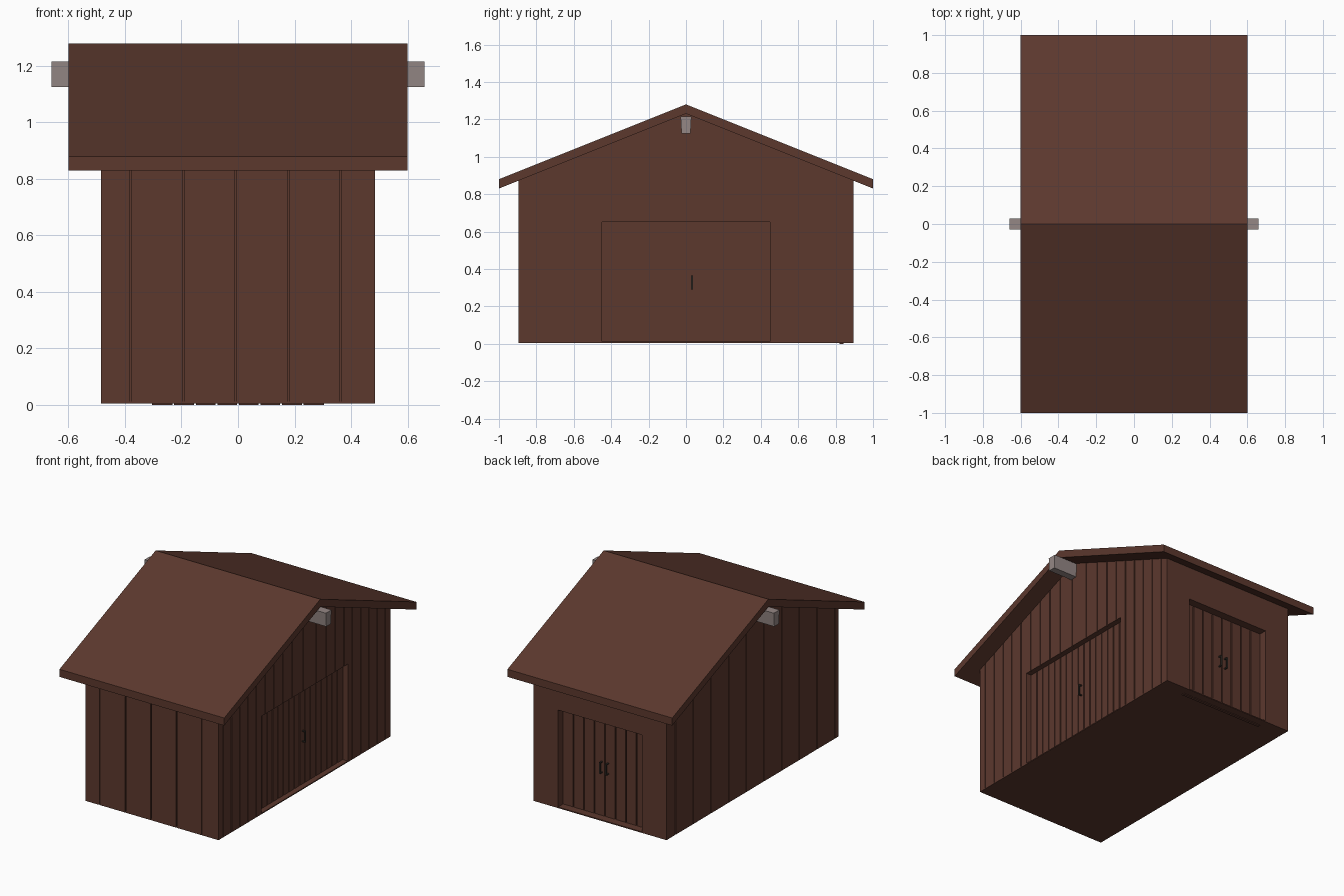
import bpy, bmesh
from mathutils import Vector

if "Cube" in bpy.data.objects:
    bpy.data.objects.remove(bpy.data.objects["Cube"])


def material(name, rgb):
    m = bpy.data.materials.new(name)
    m.diffuse_color = (*rgb, 1)
    m.use_nodes = True
    m.node_tree.nodes["Principled BSDF"].inputs["Base Color"].default_value = m.diffuse_color
    return m


WOOD = material("brown_wood", (0.107, 0.04, 0.027))
BEAM = material("grey_beam", (0.30, 0.245, 0.235))
METAL = material("dark_metal", (0.04, 0.032, 0.025))


def prisms(name, axis, items, mat=WOOD):
    """Extrude (profile, start, end) items along x or y; profile is (other axis, z)."""
    bm = bmesh.new()
    for profile, a, b in items:
        def at(d, p):
            return Vector((d, p[0], p[1]) if axis == 'x' else (p[0], d, p[1]))
        lo = [bm.verts.new(at(a, p)) for p in profile]
        hi = [bm.verts.new(at(b, p)) for p in profile]
        n = len(profile)
        bm.faces.new(lo)
        bm.faces.new(hi[::-1])
        for i in range(n):
            j = (i + 1) % n
            bm.faces.new((lo[j], lo[i], hi[i], hi[j]))
    bmesh.ops.recalc_face_normals(bm, faces=bm.faces)
    me = bpy.data.meshes.new(name)
    bm.to_mesh(me)
    bm.free()
    me.materials.append(mat)
    ob = bpy.data.objects.new(name, me)
    bpy.context.collection.objects.link(ob)
    return ob


def rect(u0, u1, z0, z1):
    return [(u0, z0), (u1, z0), (u1, z1), (u0, z1)]


def under_roof(y):
    return 1.23 - 0.4 * abs(y)


def gable(y0, y1, z0):
    """Profile reaching up to the underside of the roof."""
    p = [(y0, z0), (y1, z0), (y1, under_roof(y1))]
    if y0 < 0 < y1:
        p.append((0, under_roof(0)))
    return p + [(y0, under_roof(y0))]


def slats(edges, gap):
    return [(a + (gap if i else 0), b - (gap if i < len(edges) - 2 else 0))
            for i, (a, b) in enumerate(zip(edges, edges[1:]))]


BOT, DOOR_H, SIDE_W, BACK_W = 0.005, 0.65, 0.45, 0.305

# Floor and inner body
prisms("floor", 'x', [(rect(-0.89, 0.895, BOT, 0.012), -0.48, 0.485)])
prisms("inner_body", 'x', [(gable(-0.885, 0.83, BOT), -0.477, 0.44)])

# Walls holding the door openings
notch = gable(-0.885, 0.895, BOT)
notch[1:1] = [(-SIDE_W, BOT), (-SIDE_W, DOOR_H), (SIDE_W, DOOR_H), (SIDE_W, BOT)]
prisms("right_wall", 'x', [(notch, 0.44, 0.477)])
back = rect(-0.477, 0.477, BOT, 0.872)
back[1:1] = [(-BACK_W, BOT), (-BACK_W, DOOR_H), (BACK_W, DOOR_H), (BACK_W, BOT)]
prisms("back_wall", 'y', [(back, 0.83, 0.895)])

# Front cladding
front = [-0.485, -0.38, -0.193, -0.008, 0.178, 0.363, 0.485]
prisms("front_planks", 'y', [(rect(a, b, BOT, 0.872), -0.895, -0.885)
                             for a, b in slats(front, 0.003)])

# Left cladding: wide planks up to the roof
left = [-0.89] + [0.802 - 0.184 * i for i in range(9, -1, -1)] + [0.895]
prisms("left_planks", 'x', [(gable(a, b, BOT), -0.485, -0.477)
                            for a, b in slats(left, 0.003)])

# Right cladding: narrow planks, cut short above the doors
right = [-0.89, -0.845, -0.76, -0.674, -0.59, -0.503, -0.41, -0.32, -0.225, -0.128,
         -0.014, 0.12, 0.225, 0.32, 0.41, 0.497, 0.583, 0.668, 0.754, 0.84, 0.895]
items = []
for a, b in slats(right, 0.003):
    cuts = [a] + [c for c in (-SIDE_W, SIDE_W) if a < c < b] + [b]
    for c, d in zip(cuts, cuts[1:]):
        inside = abs((c + d) / 2) < SIDE_W
        items.append((gable(c, d, DOOR_H if inside else BOT), 0.477, 0.485))
prisms("right_planks", 'x', items)

# Recessed double doors
side = [-SIDE_W + SIDE_W / 8 * i for i in range(17)]
prisms("side_doors", 'x', [(rect(a, b, 0.008, DOOR_H), 0.435, 0.448)
                           for a, b in slats(side, 0.003)])
rear = [-BACK_W + BACK_W / 4 * i for i in range(9)]
prisms("back_doors", 'y', [(rect(a, b, 0.0, DOOR_H), 0.822, 0.842)
                           for a, b in slats(rear, 0.003)])


# Door handles: square-section bows
def bow(d, z0, z1, t=0.007):
    return [(d, z0), (d + 0.025, z0), (d + 0.025, z1), (d, z1),
            (d, z1 - t), (d + 0.025 - t, z1 - t), (d + 0.025 - t, z0 + t), (d, z0 + t)]


prisms("side_door_handle", 'y', [(bow(0.446, 0.29, 0.365), 0.027, 0.037)], METAL)
prisms("back_door_handles", 'x', [(bow(0.84, 0.295, 0.37), x - 0.005, x + 0.005)
                                  for x in (-0.022, 0.022)], METAL)

# Roof with plumb-cut eaves
prisms("roof", 'x', [([(-1, 0.83), (0, 1.23), (1, 0.83), (1, 0.88), (0, 1.28), (-1, 0.88)],
                      -0.6, 0.6)])

# Ridge beam poking out at both gables
prisms("ridge_beam", 'x', [([(-0.024, 1.125), (0.024, 1.125), (0.029, 1.215), (-0.029, 1.215)],
                            -0.66, 0.66)], BEAM)
